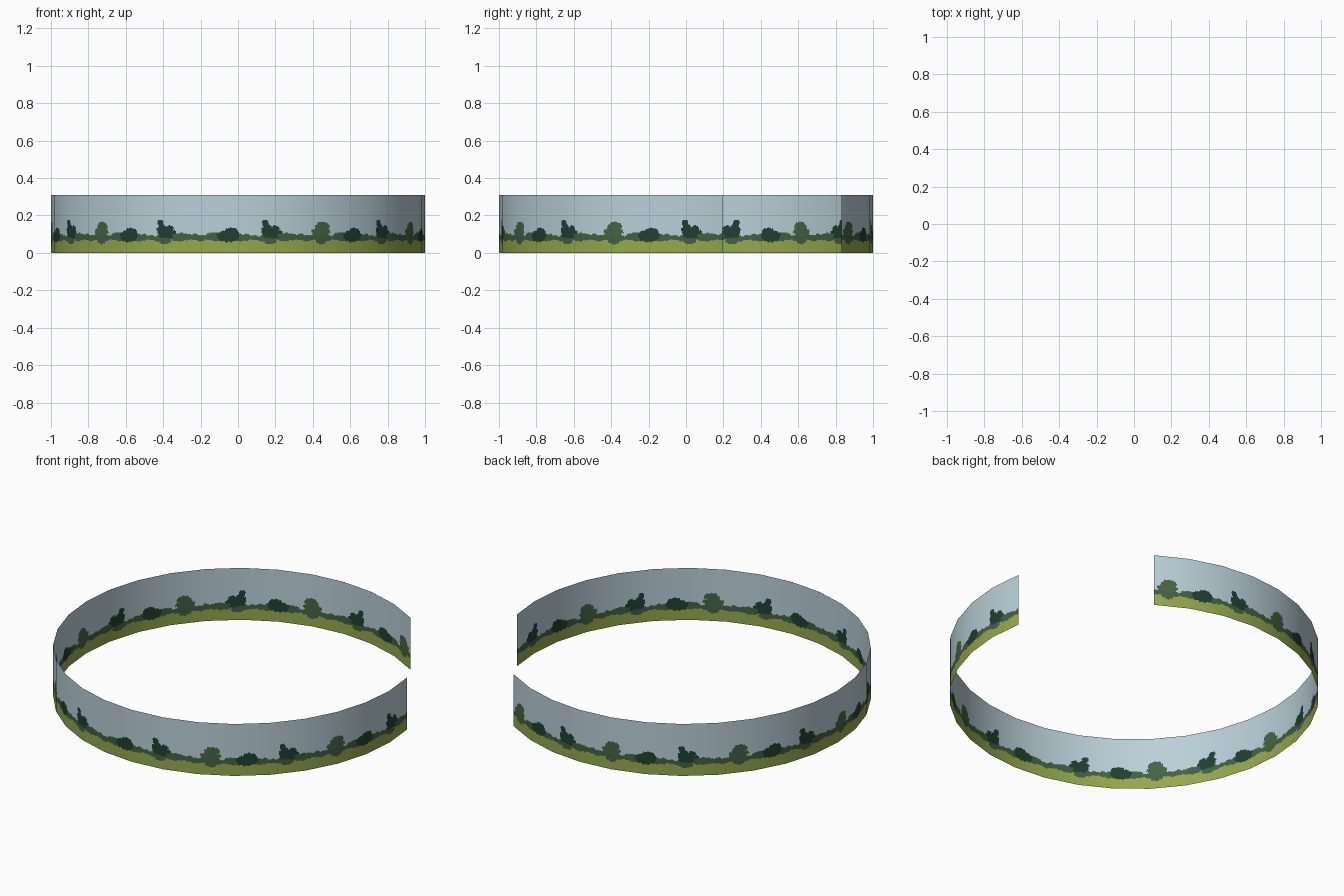
import bpy, bmesh, math
from mathutils import Vector

if "Cube" in bpy.data.objects:
    bpy.data.objects.remove(bpy.data.objects["Cube"])

SEG, SUB = 32, 36            # ring sides, columns per side
FIRST, COUNT = 5, 28         # opening runs from 11.25 to 56.25 degrees
STEP = 360 / SEG
HEIGHT = 0.31


def lin(c):
    c /= 255
    return c / 12.92 if c <= 0.04045 else ((c + 0.055) / 1.055) ** 2.4


def material(name, rgb):
    m = bpy.data.materials.new(name)
    m.diffuse_color = (*[lin(c) for c in rgb], 1)
    m.use_nodes = True
    m.node_tree.nodes["Principled BSDF"].inputs["Base Color"].default_value = m.diffuse_color
    return m


mats = [material("sky blue", (186, 208, 216)),
        material("grass olive", (150, 168, 74)),
        material("hedge green", (65, 97, 68)),
        material("tree green", (70, 101, 66)),
        material("dark foliage", (31, 64, 48))]
SKY, GRASS, HEDGE, TREE, DARK = range(5)

# foliage blobs in one repeat: (angle, height, half width, half height, colour),
# later ones lie on top of earlier ones
BLOBS = [
    (-23.6, 0.083, 2.2, 0.038, HEDGE),
    (-23.8, 0.112, 3.2, 0.024, TREE),     # pale tree
    (-23.3, 0.140, 2.3, 0.026, TREE),
    (-16.5, 0.095, 3.0, 0.014, HEDGE),
    (-12.5, 0.090, 3.4, 0.032, DARK),     # round bush
    (-11.6, 0.106, 2.3, 0.028, DARK),
    (-1.2, 0.158, 1.0, 0.019, DARK),      # pointed dark tree
    (-0.6, 0.122, 1.7, 0.030, DARK),
    (1.0, 0.104, 3.0, 0.030, DARK),
    (2.0, 0.128, 1.3, 0.018, DARK),
    (0.2, 0.064, 2.1, 0.017, HEDGE),      # low bush at its foot
    (5.5, 0.092, 3.0, 0.014, HEDGE),
]


def colour(a, z):
    """Painted colour at angle a (degrees) and height z."""
    base, period = (84.2, 40.6) if a < 259.6 else (279.5, 40.7)
    s = (a - base + 27.5) % period - 27.5
    ripple = 0.13 * math.sin(4.1 * s + 90 * z) + 0.09 * math.sin(9.3 * s - 210 * z)
    found = None
    for ca, cz, w, h, m in BLOBS:
        if ((s - ca) / w) ** 2 + ((z - cz) / h) ** 2 < 1 + ripple:
            found = m
    if found is not None:
        return found
    low = 0.066 + 0.004 * math.sin(0.9 * s) + 0.002 * math.sin(3.1 * s)
    high = 0.096 + 0.005 * math.sin(0.7 * s + 1) + 0.004 * math.sin(2.6 * s)
    return GRASS if z < low else HEDGE if z < high else SKY


# panorama wall: thin open ring, fine rows only where the scenery is painted
rows = [0, 0.036] + [0.036 + 0.004 * i for i in range(1, 38)] + [HEIGHT]


def corner(k):
    a = math.radians(k * STEP)
    return Vector((math.cos(a), math.sin(a), 0))


bm = bmesh.new()
columns, angles = [], []
for i in range(COUNT * SUB + 1):
    k, t = FIRST + i // SUB, (i % SUB) / SUB
    p = corner(k).lerp(corner(k + 1), t)
    angles.append((k + t) * STEP)
    columns.append([bm.verts.new((p.x, p.y, z)) for z in rows])
for i in range(len(columns) - 1):
    a, b = columns[i], columns[i + 1]
    for j in range(len(rows) - 1):
        f = bm.faces.new((a[j], b[j], b[j + 1], a[j + 1]))
        f.smooth = True
        f.material_index = colour((angles[i] + angles[i + 1]) / 2,
                                  (rows[j] + rows[j + 1]) / 2)
mesh = bpy.data.meshes.new("panorama_wall")
bm.to_mesh(mesh)
bm.free()
for m in mats:
    mesh.materials.append(m)
# round shading across the 32 flat sides
mesh.normals_split_custom_set_from_vertices(
    [Vector((v.co.x, v.co.y, 0)).normalized() for v in mesh.vertices])
wall = bpy.data.objects.new("panorama_wall", mesh)
bpy.context.collection.objects.link(wall)
